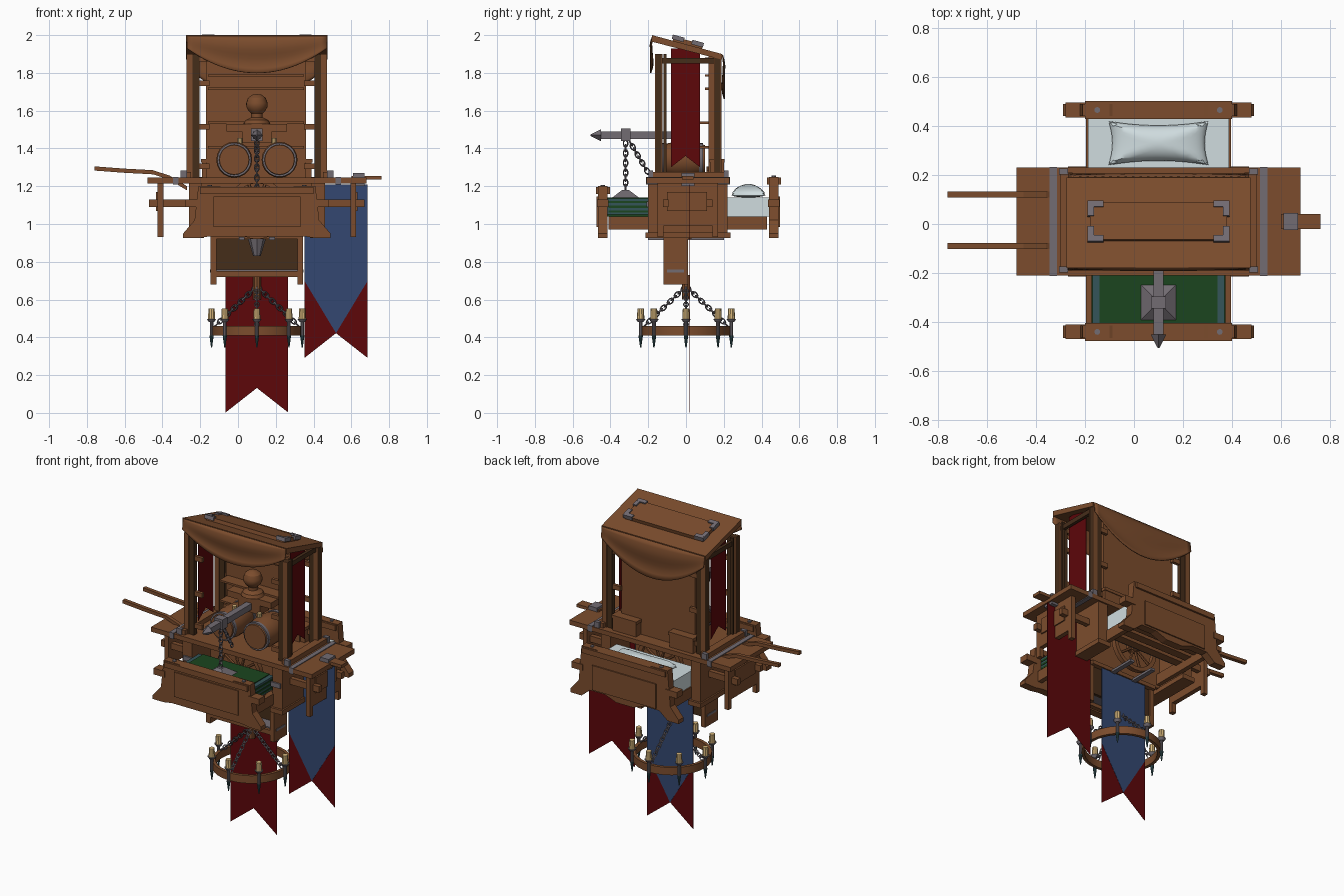
import bpy, bmesh
from math import pi, sin, cos, hypot
from mathutils import Vector, Matrix

if "Cube" in bpy.data.objects:
    bpy.data.objects.remove(bpy.data.objects["Cube"])
CX = .1   # middle line of most of the parts

def material(name, *rgb):
    m = bpy.data.materials.new(name)
    m.use_nodes = True
    m.diffuse_color = (*rgb, 1)
    m.node_tree.nodes["Principled BSDF"].inputs["Base Color"].default_value = (*rgb, 1)
    return m

BROWN = material("brown wood", .2, .073, .026)
DARK = material("dark wood", .06, .026, .01)
RED = material("red cloth", .11, .002, .003)
BLUE = material("blue cloth", .034, .064, .165)
GREY = material("grey metal", .17, .15, .17)
WHITE = material("white linen", .63, .72, .74)
GREEN = material("green blanket", .011, .06, .013)
TEAL = material("teal trim", .035, .09, .1)
WAX = material("candle wax", .68, .47, .2)

def finish(name, bm, mat, smooth=False):
    bmesh.ops.recalc_face_normals(bm, faces=bm.faces)
    mesh = bpy.data.meshes.new(name)
    bm.to_mesh(mesh)
    bm.free()
    mesh.materials.append(mat)
    ob = bpy.data.objects.new(name, mesh)
    bpy.context.collection.objects.link(ob)
    if smooth:
        bpy.ops.object.select_all(action="DESELECT")
        ob.select_set(True)
        bpy.context.view_layer.objects.active = ob
        bpy.ops.object.shade_smooth_by_angle()
    return ob

def box(name, mat, xs, ys, zs, tilt=0):
    bm = bmesh.new()
    mid = Vector([sum(r) / 2 for r in (xs, ys, zs)])
    size = [r[1] - r[0] for r in (xs, ys, zs)]
    bmesh.ops.create_cube(bm, size=1, matrix=Matrix.Translation(mid)
                          @ Matrix.Rotation(tilt, 4, "X") @ Matrix.Diagonal((*size, 1)))
    return finish(name, bm, mat)

def prism(name, mat, axis, pts, lo, hi):
    """Extrude a flat outline along the x or y axis."""
    bm = bmesh.new()
    put = (lambda a, b, t: (t, a, b)) if axis == "x" else (lambda a, b, t: (a, t, b))
    face = bm.faces.new([bm.verts.new(put(a, b, lo)) for a, b in pts])
    out = bmesh.ops.extrude_face_region(bm, geom=[face])
    moved = [v for v in out["geom"] if isinstance(v, bmesh.types.BMVert)]
    bmesh.ops.translate(bm, verts=moved, vec=put(0, 0, hi - lo))
    return finish(name, bm, mat)

def rod(name, mat, a, b, r1, r2=None, sides=10):
    a, b = Vector(a), Vector(b)
    bm = bmesh.new()
    turn = (b - a).to_track_quat("Z", "Y").to_matrix().to_4x4()
    bmesh.ops.create_cone(bm, cap_ends=True, segments=sides, radius1=r1, radius2=r1 if r2 is None else r2,
                          depth=(b - a).length, matrix=Matrix.Translation((a + b) / 2) @ turn)
    return finish(name, bm, mat, sides > 4)

def ring(name, mat, centre, profile, axis="Z", steps=32):
    """Spin a closed (radius, height) profile round an axis."""
    bm = bmesh.new()
    turn = Matrix.Rotation(pi / 2, 3, "X") if axis == "Y" else Matrix.Identity(3)
    loops = [[bm.verts.new(Vector(centre) + turn @ Vector((r * cos(t), r * sin(t), h)))
              for r, h in profile] for t in (2 * pi * i / steps for i in range(steps))]
    for i in range(steps):
        for k in range(len(profile)):
            bm.faces.new((loops[i - 1][k - 1], loops[i][k - 1], loops[i][k], loops[i - 1][k]))
    return finish(name, bm, mat, True)

def chain(name, a, b):
    a, b = Vector(a), Vector(b)
    count = round((b - a).length / .026)
    turn = (b - a).to_track_quat("X", "Z").to_matrix()
    for k in range(count):
        bpy.ops.mesh.primitive_torus_add(major_segments=10, minor_segments=4, major_radius=.015,
                                         minor_radius=.0045, location=a.lerp(b, (k + .5) / count))
        link = bpy.context.object
        link.name, link.scale = name, (1.2, .8, 1)
        link.rotation_euler = (turn @ Matrix.Rotation(k % 2 * pi / 2, 3, "X")).to_euler()
        link.data.materials.append(GREY)

# Table
box("table_top", BROWN, (-.48, .68), (-.21, .23), (1.215, 1.245))
box("table_peg", BROWN, (.6, .76), (-.02, .04), (1.235, 1.255))
box("peg_clamp", GREY, (.61, .67), (-.025, .045), (1.2, 1.27))
box("chest_partition", BROWN, (-.19, .39), (-.01, .01), (.95, 1.215))
for s, side in ((-1, "right_"), (1, "left_")):
    def pair(name, mat, a, b, ys, zs, tilt=0):
        box(side + name, mat, sorted((CX + s * a, CX + s * b)), ys, zs, tilt)
    # Bands, trestles and chest ends
    pair("table_band", GREY, .415, .445, (-.213, .233), (1.21, 1.25))
    pair("trestle", BROWN, .495, .525, (-.15, .17), (.99, 1.22))
    pair("trestle_panel", BROWN, .525, .533, (-.1, .11), (1.07, 1.17))
    pair("chest_end", BROWN, .29, .36, (-.2, .22), (.95, 1.215))
    pair("chest_base", BROWN, .28, .37, (-.215, .235), (.925, .955))
    pair("chest_clasp", GREY, .28, .35, (-.21, -.2), (1.09, 1.12))
    pair("counter_edge", BROWN, .35, .4, (-.19, .21), (1.245, 1.275))
    for y in (-.135, .155):
        pair("trestle_foot", BROWN, .495, .525, (y - .015, y + .015), (.93, 1))
        pair("stretcher", BROWN, .33, .57, (y * .8 - .015, y * .8 + .015), (1.09, 1.13))
        pair("counter_corner", GREY, .37, .405, (y * 1.38 - .012, y * 1.38 + .012), (1.24, 1.282))
    # Canopy posts, rails and hanging side banners
    for y in (-.145, .168):
        pair("post", DARK, .305, .37, (y - .015, y + .015), (1.24, 1.9))
        for edge in (y - .017, y + .017):
            pair("post_facing", BROWN, .34, .372, (edge - .003, edge + .003), (1.24, 1.9))
        for z in (1.29, 1.5, 1.73, 1.86):
            pair("post_rail", BROWN, .25, .31, (y - .01, y + .01), (z, z + .03))
    pair("slim_post", DARK, .345, .365, (-.118, -.104), (1.24, 1.9))
    pair("top_rail", DARK, .34, .36, (-.14, .16), (1.85, 1.88))
    notch = [(-.08, 1.93), (.075, 1.93), (.075, 1.3), (-.003, 1.36), (-.08, 1.3)]
    prism(side + "banner", RED, "x", notch, CX + s * .33, CX + s * .332)
    # Bed rails, brackets and bolts
    pair("bed_rail", BROWN, .265, .295, (-.41, .43), (.97, 1.04))
    for y, z in ((-.44, 1.19), (.465, 1.24)):
        pair("bed_bracket", BROWN, .3, .38, (y - .03, y + .03), (1.09, 1.13))
        rod(side + "bed_bolt", GREY, (CX + s * .25, y, z), (CX + s * .25, y, z + .016), .012)
    # Angled metal corners on the roof lid
    for y, z, inward in ((-.06, 1.988, 1), (.08, 1.95, -1)):
        pair("lid_corner", GREY, .225, .29, (y - .013, y + .013), (z - .012, z + .012), -.26)
        y, z = y + inward * .025, z - inward * .007
        pair("lid_corner", GREY, .264, .29, (y - .025, y + .025), (z - .012, z + .012), -.26)
    # Barrel, candle and crate on the counter
    x = CX + s * .12
    barrel = [(0, -.12), (.078, -.12), (.095, -.04), (.095, .04), (.078, .12), (0, .12)]
    ring(side + "barrel", BROWN, (x, -.02, 1.34), barrel, "Y", 20)
    for h in (-.1, .1):
        hoop = [(.08, h - .01), (.09, h - .01), (.09, h + .01), (.08, h + .01)]
        ring(side + "barrel_hoop", GREY, (x, -.02, 1.34), hoop, "Y", 20)
    rod(side + "counter_candle", WAX, (CX + s * .09, -.05, 1.41), (CX + s * .09, -.05, 1.455), .014)
    pair("crate", BROWN, .12, .29, (.13, .2), (1.24, 1.325))
    pair("crate_lid", BROWN, .115, .295, (.125, .205), (1.325, 1.345))

# Footboard and headboard with splayed feet and recessed panels
head_edge = [(.06, .945), (.14, .975), (.25, .975), (.31, .925)]
foot_edge = [(.06, .935), (.25, .935), (.31, .925)]
for name, y, lift, out, edge in (("footboard", -.44, 0, -1, foot_edge), ("headboard", .465, .05, 1, head_edge)):
    top = 1.2 + lift
    half = edge + [(.39, .925), (.39, .95), (.33, 1.02), (.31, top), (.2, top), (.12, top - .035)]
    outline = [(CX + x, z) for x, z in half] + [(CX - x, z) for x, z in half[::-1]]
    prism(name, BROWN, "y", outline, y - .025, y + .025)
    skin = y + out * .029
    box(name + "_panel", BROWN, (-.13, .33), (skin - .004, skin + .004), (.985, 1.145))
    box(name + "_cap", BROWN, (-.2, .4), (y - .037, y + .037), (top - .04, top - .005))

# Bedding on slats
box("blanket", GREEN, (-.14, .34), (-.415, -.16), (1.04, 1.14))
for x in (-.17, .34):
    box("blanket_trim", TEAL, (x, x + .03), (-.415, -.16), (1.05, 1.135))
for z in (1.06, 1.085, 1.11):
    box("blanket_stripe", GREEN, (-.173, .373), (-.41, -.165), (z, z + .012))
box("mattress", WHITE, (-.187, .387), (.16, .44), (1.04, 1.14))
for y in (-.39, -.31, -.23, .19, .27, .35):
    box("bed_slat", BROWN, (-.17, .37), (y, y + .055), (1.02, 1.04))
bm = bmesh.new()
bmesh.ops.create_icosphere(bm, subdivisions=4, radius=1)
for v in bm.verts:
    x, y, z = v.co
    square = hypot(x, y) / max(abs(x), abs(y), .001)
    u, w = x * square, y * square
    v.co = (CX + .205 * u * (1 - .08 * (1 - w * w)), .33 + .09 * w * (1 - .2 * (1 - u * u)),
            1.152 + z * (.06 if z > 0 else .012))
finish("pillow", bm, WHITE, True)

# Shelved back panel with a bust
box("back_panel", BROWN, (-.17, .36), (.12, .15), (1.24, 1.9))
for z in (1.4, 1.53, 1.71, 1.78, 1.87):
    box("shelf", BROWN, (-.16, .35), (.04 if z < 1.6 else .1, .13), (z, z + .012))
box("bust_shoulders", BROWN, (-.06, .26), (-.03, .06), (1.49, 1.53))
box("bust_stand", BROWN, (.02, .18), (-.03, .06), (1.43, 1.49))
bust = [(0, 1.53), (.07, 1.53), (.06, 1.55), (.03, 1.565), (.03, 1.585), (.045, 1.6), (.056, 1.62),
        (.057, 1.64), (.047, 1.667), (.025, 1.684), (0, 1.688)]
ring("bust", BROWN, (CX, .01, 0), bust, steps=20)

# Canopy roof, lid and sagging cloth
prism("roof", BROWN, "x", [(-.18, 2), (.19, 1.9), (.19, 1.87), (-.18, 1.965)], -.275, .475)
box("roof_lid", BROWN, (-.18, .38), (-.07, .09), (1.948, 1.972), -.26)
for name, y, top, sag, out in (("front_drape", -.18, 1.995, .13, -1), ("back_drape", .19, 1.895, .17, 1)):
    bm = bmesh.new()
    bmesh.ops.create_grid(bm, x_segments=24, y_segments=8, size=1)
    for v in bm.verts:
        belly, t = 1 - v.co.x ** 2, (1 - v.co.y) / 2
        v.co = (CX + .37 * v.co.x, y + out * .01 * (sin(t * pi * 2) * belly + t), top - t * (.065 + sag * belly))
    finish(name, bm, BROWN, True).modifiers.new("thickness", "SOLIDIFY").thickness = .006

# Pair of curved cart handles
grip = [(-.76, 1.305), (-.6, 1.293), (-.45, 1.285), (-.36, 1.255), (-.27, 1.2)]
for y in (-.09, .12):
    prism("cart_handle", BROWN, "y", grip + [(x, z - .022) for x, z in grip[::-1]], y - .012, y + .012)

# Spoked wheels beneath the table
for y in (-.12, .12):
    ring("wheel_rim", BROWN, (CX, y, 1.08), [(.135, -.015), (.16, -.015), (.16, .015), (.135, .015)], "Y")
    rod("wheel_hub", BROWN, (CX, y - .03, 1.08), (CX, y + .03, 1.08), .035)
    for t in (i * pi / 5 for i in range(10)):
        rod("wheel_spoke", BROWN, (CX, y, 1.08), (CX + .14 * cos(t), y, 1.08 + .14 * sin(t)), .009, sides=6)

# Metal arm with a hanging lamp cap
box("arm", GREY, (.08, .12), (-.45, .02), (1.45, 1.49))
rod("arm_tip", GREY, (CX, -.45, 1.47), (CX, -.505, 1.47), .032, .004, 4)
box("arm_clamp", GREY, (.07, .13), (-.345, -.295), (1.44, 1.505))
chain("lamp_chain", (CX, -.32, 1.44), (CX, -.32, 1.18))
chain("stay_chain", (CX, -.3, 1.44), (CX, -.2, 1.27))
cap = rod("lamp_cap", GREY, (0, 0, 0), (0, 0, .04), .1, .025, 4)
cap.location, cap.rotation_euler.z = (CX, -.32, 1.14), pi / 4

# Hanging frame under the chest
for x in (-.13, .33):
    box("frame_leg", BROWN, (x - .015, x + .015), (-.12, .01), (.68, .94))
box("frame_rail", BROWN, (-.14, .34), (-.12, -.09), (.72, .75))
box("frame_back", DARK, (-.12, .32), (-.02, 0), (.74, .94))
box("frame_beam", BROWN, (-.14, .34), (-.12, .03), (.92, .945))
box("frame_band", GREY, (-.148, .348), (-.1, -.01), (.743, .758))
for x in (.02, .18):
    box("under_bar", GREY, (x - .015, x + .015), (-.2, .2), (.915, .93))
rod("frame_boss", GREY, (CX, -.07, .83), (CX, -.07, .93), .02, .05, 8)

# Swallowtail banners, red on one face and blue on the other
for name, x, top, out in (("left_banner", .519, 1.21, -1), ("centre_banner", CX, .92, 1)):
    low, w, y = top - .918, .166, .02
    for part, mat, hem, a, b in (("", RED, low, -.0007, .0007), ("_field", BLUE, low + .405, out * .0007, out * .002)):
        outline = [(x - w, top), (x + w, top), (x + w, hem), (x, low + .13), (x - w, hem)]
        prism(name + part, mat, "y", outline, y + a, y + b)

# Chandelier ring with eight candles
ring("chandelier_ring", BROWN, (CX, 0, .435), [(.215, -.025), (.235, -.025), (.235, .025), (.215, .025)])
rod("chandelier_hook", BROWN, (CX, 0, .6), (CX, 0, .73), .022)
for i in range(8):
    x, y = cos(i * pi / 4) * .24, sin(i * pi / 4) * .24
    for part, mat, lo, hi, r1, r2 in (("candle", WAX, .495, .552, .02, .017), ("candle_cup", GREY, .48, .497, .014, .026),
                                      ("stem", GREY, .4, .48, .01, .01), ("spike", TEAL, .345, .41, .003, .012)):
        rod(part, mat, (CX + x, y, lo), (CX + x, y, hi), r1, r2)
    if i % 2 == 0:
        chain("chandelier_chain", (CX + x * .92, y * .92, .46), (CX, 0, .67))
